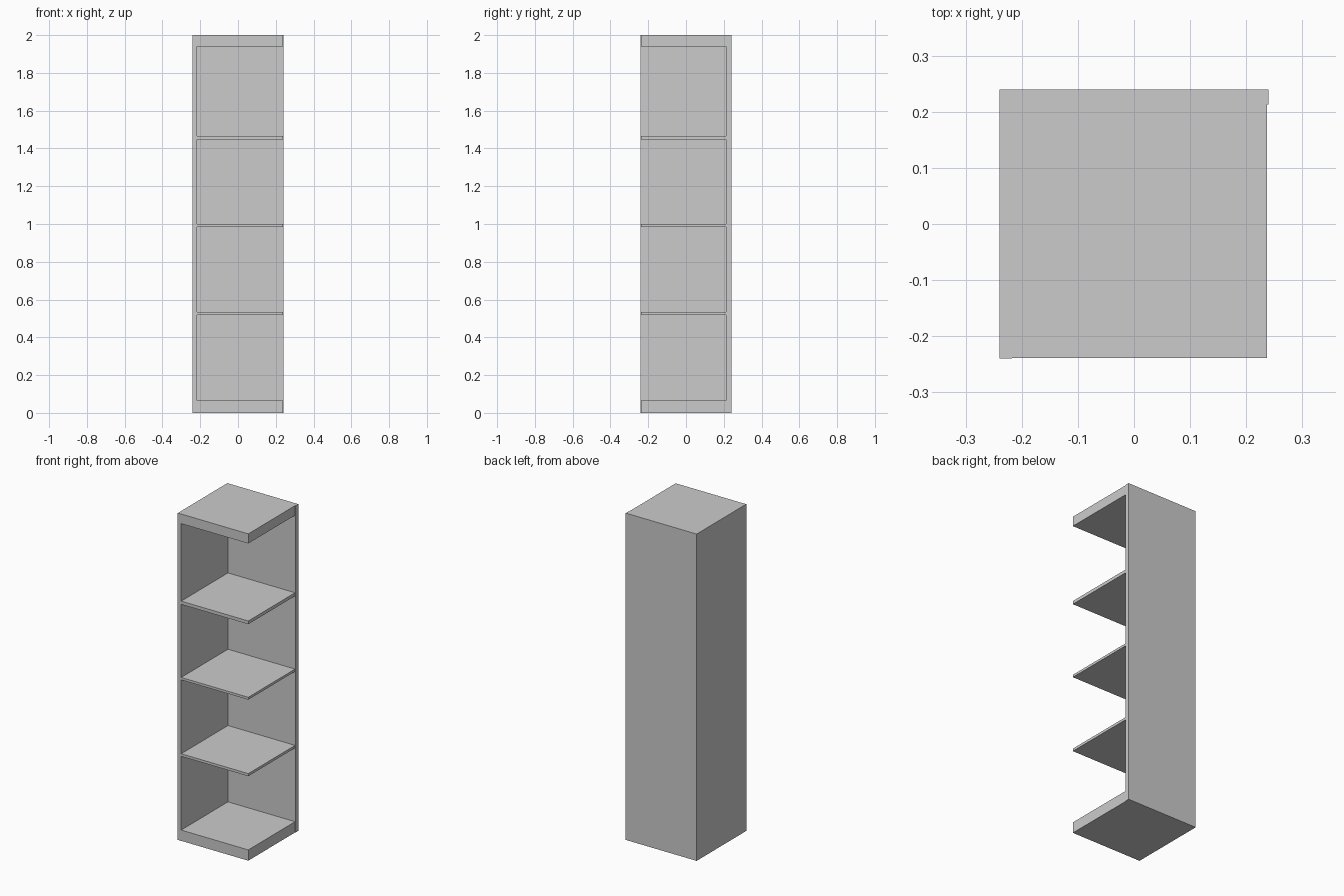
import bpy, bmesh

if "Cube" in bpy.data.objects:
    bpy.data.objects.remove(bpy.data.objects["Cube"])

HALF = 0.24          # half width and depth
IN_X, IN_Y = -0.217, 0.213   # inner faces of the walls
HEIGHT = 2.0


def prism(name, profile, z0, z1):
    """Extrude a flat outline from z0 up to z1."""
    bm = bmesh.new()
    face = bm.faces.new([bm.verts.new((x, y, z0)) for x, y in profile])
    top = bmesh.ops.extrude_face_region(bm, geom=[face])["geom"]
    verts = [g for g in top if isinstance(g, bmesh.types.BMVert)]
    bmesh.ops.translate(bm, verts=verts, vec=(0, 0, z1 - z0))
    bmesh.ops.recalc_face_normals(bm, faces=bm.faces)
    mesh = bpy.data.meshes.new(name)
    bm.to_mesh(mesh)
    bm.free()
    obj = bpy.data.objects.new(name, mesh)
    bpy.context.collection.objects.link(obj)
    return obj


# L-shaped left and back walls
prism("corner_walls",
      [(-HALF, -HALF), (IN_X, -HALF), (IN_X, IN_Y),
       (HALF, IN_Y), (HALF, HALF), (-HALF, HALF)], 0, HEIGHT)

# Base, three thin shelves and the thick top
front, right = -0.239, 0.237
outline = [(IN_X, front), (right, front), (right, IN_Y), (IN_X, IN_Y)]
boards = {
    "base": (0, 0.066),
    "lower_shelf": (0.517, 0.533),
    "middle_shelf": (0.985, 1.0),
    "upper_shelf": (1.447, 1.467),
    "top_board": (1.941, HEIGHT),
}
for name, (z0, z1) in boards.items():
    prism(name, outline, z0, z1)
